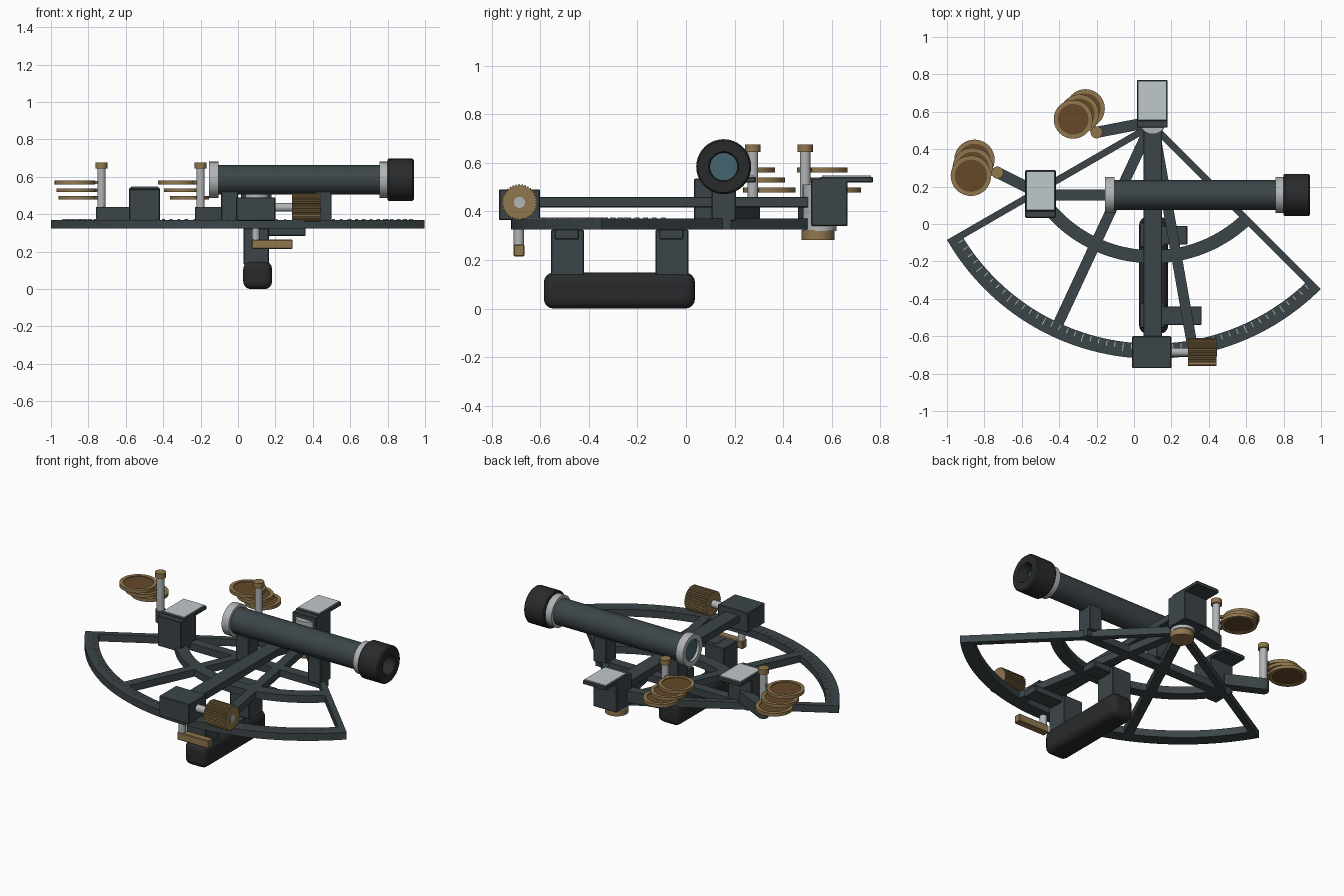
import bpy, bmesh, math
from mathutils import Vector, Matrix

if "Cube" in bpy.data.objects:
    bpy.data.objects.remove(bpy.data.objects["Cube"])

COLORS = {
    'dark': (0.045, 0.060, 0.066, 1), 'black': (0.022, 0.023, 0.024, 1),
    'brass': (0.28, 0.185, 0.075, 1), 'amber': (0.13, 0.065, 0.022, 1),
    'steel': (0.45, 0.46, 0.47, 1), 'mirror': (0.53, 0.58, 0.60, 1),
    'lens': (0.06, 0.13, 0.16, 1)}
MATS = {}
for key, col in COLORS.items():
    MATS[key] = bpy.data.materials.new(key)
    MATS[key].diffuse_color = col

PIVOT = Vector((0.1, 0.55, 0))


def finish(name, bm, mat, bevel=0, smooth=False, segs=2):
    bmesh.ops.recalc_face_normals(bm, faces=bm.faces)
    me = bpy.data.meshes.new(name)
    bm.to_mesh(me)
    bm.free()
    ob = bpy.data.objects.new(name, me)
    bpy.context.collection.objects.link(ob)
    me.materials.append(MATS[mat])
    if bevel:
        m = ob.modifiers.new('bevel', 'BEVEL')
        m.width, m.segments = bevel, segs
    if smooth:
        bpy.ops.object.select_all(action='DESELECT')
        ob.select_set(True)
        bpy.context.view_layer.objects.active = ob
        bpy.ops.object.shade_smooth_by_angle(angle=math.radians(35))
    return ob


def box(name, lo, hi, mat='dark', bevel=0.004, segs=1, smooth=False):
    lo, hi = Vector(lo), Vector(hi)
    bm = bmesh.new()
    bmesh.ops.create_cube(bm, size=1)
    for v in bm.verts:
        v.co = Vector([c * s for c, s in zip(v.co, hi - lo)]) + (lo + hi) / 2
    return finish(name, bm, mat, bevel, smooth, segs)


def prism(name, pts, z0, z1, mat='dark', axis='Z', origin=(0, 0, 0)):
    """Extrude a flat outline; axis X sends the extrusion along x."""
    bm = bmesh.new()
    f = bm.faces.new([bm.verts.new((x, y, z0)) for x, y in pts])
    ext = bmesh.ops.extrude_face_region(bm, geom=[f])['geom']
    for v in ext:
        if isinstance(v, bmesh.types.BMVert):
            v.co.z = z1
    if axis == 'X':
        bm.transform(Matrix.Rotation(math.pi / 2, 4, 'Y'))
    bm.transform(Matrix.Translation(origin))
    return finish(name, bm, mat)


def bar(name, a, b, width, z0, z1, mat='dark'):
    a, b = Vector(a[:2]), Vector(b[:2])
    d = (b - a).normalized() * width / 2
    n = Vector((-d.y, d.x))
    return prism(name, [a + n, a - n, b - n, b + n], z0, z1, mat)


def lathe(name, profile, origin, mat, axis='Z', n=40):
    """Revolve a closed (radius, height) profile; zero radii close on axis."""
    bm = bmesh.new()
    rings = []
    for i in range(n):
        c, s = math.cos(2 * math.pi * i / n), math.sin(2 * math.pi * i / n)
        rings.append([bm.verts.new((r * c, r * s, h)) for r, h in profile])
    m = len(profile)
    for i in range(n):
        p, q = rings[i], rings[(i + 1) % n]
        for j in range(m):
            k = (j + 1) % m
            if profile[j][0] or profile[k][0]:
                bm.faces.new((p[j], q[j], q[k], p[k]))
    bmesh.ops.remove_doubles(bm, verts=bm.verts, dist=1e-5)
    if axis == 'X':
        bm.transform(Matrix.Rotation(math.pi / 2, 4, 'Y'))
    bm.transform(Matrix.Translation(origin))
    return finish(name, bm, mat, smooth=True)


def cyl(name, r, h0, h1, origin, mat, axis='Z', n=32):
    return lathe(name, [(0, h0), (r, h0), (r, h1), (0, h1)], origin, mat, axis, n)


def tube(name, ri, ro, h0, h1, origin, mat, axis='Z', n=40):
    return lathe(name, [(ri, h0), (ro, h0), (ro, h1), (ri, h1)], origin, mat, axis, n)


def polar(r, deg):
    a = math.radians(deg)
    return PIVOT + Vector((r * math.cos(a), r * math.sin(a), 0))


def sector(name, ri, ro, z0, z1):
    angs = [210 + 105 * i / 60 for i in range(61)]
    pts = [polar(ro, a).xy for a in angs] + [polar(ri, a).xy for a in reversed(angs)]
    return prism(name, pts, z0, z1)


# Frame: graduated limb, inner arc, spokes and cross bar
Z0, Z1 = 0.325, 0.37
sector('limb', 1.19, 1.27, Z0, Z1)
sector('inner_arc', 0.69, 0.76, Z0, Z1)
for i, (ang, w, inset) in enumerate([(210, .036, .018), (245, .056, 0),
                                     (280, .056, 0), (315, .036, -.018)]):
    off = polar(inset, ang + 90) - PIVOT
    bar(f'spoke_{i}', polar(0.05, ang) + off, polar(1.2, ang) + off, w, Z0, Z1)
bar('cross_bar', (-0.56, 0.155), (0.5, 0.155), 0.06, Z0, Z1)

# Scale marks along the limb
for i in range(1, 50):
    a = 210 + 2.1 * i
    bar(f'scale_mark_{i}', polar(1.197, a), polar(1.24 if i % 5 == 0 else 1.225, a),
        0.005, Z1 - 0.002, Z1 + 0.004, 'steel')

# Pivot and index arm
cyl('pivot_hub', 0.07, 0.32, 0.51, PIVOT, 'steel')
cyl('pivot_cap', 0.068, 0.282, 0.324, PIVOT - Vector((0, 0.007, 0)), 'brass')
box('index_arm', (0.05, -0.65, 0.415), (0.15, 0.55, 0.46))

# Micrometer on the end of the arm
box('micrometer_housing', (-0.01, -0.77, 0.365), (0.2, -0.6, 0.49))
cyl('micrometer_shaft', 0.023, 0.19, 0.443, (0, -0.685, 0.437), 'steel', 'X')
N = 72
prism('micrometer_drum',
      [((0.075 if i % 4 < 2 else 0.069) * math.cos(2 * math.pi * i / (2 * N)),
        (0.075 if i % 4 < 2 else 0.069) * math.sin(2 * math.pi * i / (2 * N)))
       for i in range(2 * N)], 0.29, 0.44, 'brass', 'X', (0, -0.685, 0.437))
cyl('clamp_pin', 0.021, 0.26, 0.37, (0.095, -0.688, 0), 'steel')
box('clamp_lever', (0.073, -0.71, 0.215), (0.292, -0.665, 0.264), 'brass')

# Handle below the frame
box('handle_grip', (0.028, -0.585, 0), (0.182, 0.037, 0.148), 'black', 0.04, 4, True)
for i, (y0, x1) in enumerate([(-0.555, 0.362), (-0.125, 0.285)]):
    box(f'handle_post_{i}', (0.03, y0, 0.13), (0.165, y0 + 0.135, Z0))
    box(f'handle_bracket_{i}', (0.1, y0 + 0.015, 0.285), (x1, y0 + 0.115, Z0 + 0.002))

# Telescope with rings, eyecup and lenses
T = (0, 0.155, 0.584)
tube('telescope_tube', 0.066, 0.079, -0.13, 0.82, T, 'dark', 'X')
tube('objective_ring', 0.066, 0.097, -0.155, -0.105, T, 'steel', 'X')
tube('eyepiece_ring', 0.066, 0.097, 0.757, 0.802, T, 'steel', 'X')
lathe('eyecup', [(0.056, 0.80), (0.108, 0.80), (0.113, 0.806), (0.113, 0.932),
                 (0.106, 0.94), (0.062, 0.94), (0.056, 0.93)], T, 'black', 'X')
cyl('objective_lens', 0.068, -0.138, -0.128, T, 'lens', 'X')
cyl('eye_lens', 0.06, 0.86, 0.87, T, 'lens', 'X')
for i, x in enumerate((-0.045, 0.455)):
    box(f'telescope_post_{i}', (x - 0.045, 0.105, Z1 - 0.01), (x + 0.045, 0.205, 0.522))

# Index and horizon mirrors: block, overhanging plate and glass
for name, x, y, zb in [('index', 0.0975, 0.515, 0.34), ('horizon', -0.5, 0.033, 0.345)]:
    box(name + '_mirror_block', (x - 0.082, y, zb), (x + 0.082, y + 0.15, 0.535))
    box(name + '_mirror_plate', (x - 0.082, y + 0.035, 0.519), (x + 0.082, y + 0.255, 0.542))
    box(name + '_mirror_glass', (x - 0.073, y + 0.044, 0.535), (x + 0.073, y + 0.246, 0.548),
        'mirror', 0)

# Shade sets: arm, post, cap and three tinted discs
SHADES = [
    ('index', (0.06, 0.54), (-0.2, 0.49), 0.104,
     [(-0.26, 0.617), (-0.292, 0.589), (-0.325, 0.56)]),
    ('horizon', (-0.52, 0.17), (-0.73, 0.275), 0.108,
     [(-0.853, 0.343), (-0.862, 0.30), (-0.872, 0.258)])]
for name, start, end, r, discs in SHADES:
    bar(name + '_shade_arm', start, end, 0.06, Z1 - 0.002, 0.44)
    o = (*end, 0)
    cyl(name + '_shade_foot', 0.03, Z1 - 0.002, 0.44, o, 'dark')
    cyl(name + '_shade_post', 0.022, 0.43, 0.65, o, 'steel')
    cyl(name + '_shade_cap', 0.032, 0.645, 0.676, o, 'brass')
    for i, (x, y) in enumerate(discs):
        z = 0.488 + 0.041 * i
        tube(f'{name}_shade_rim_{i}', r - 0.022, r, z - 0.01, z + 0.01, (x, y, 0), 'brass')
        cyl(f'{name}_shade_glass_{i}', r - 0.02, z - 0.005, z + 0.005, (x, y, 0), 'amber', n=40)
        d = (Vector(end) - Vector((x, y))).normalized() * (r - 0.01)
        bar(f'{name}_shade_tab_{i}', Vector((x, y)) + d, end, 0.022, z - 0.007, z + 0.007, 'brass')

for m in bpy.data.materials:
    if m.users and not m.is_grease_pencil:
        m.use_nodes = True
        m.node_tree.nodes["Principled BSDF"].inputs["Base Color"].default_value = m.diffuse_color
